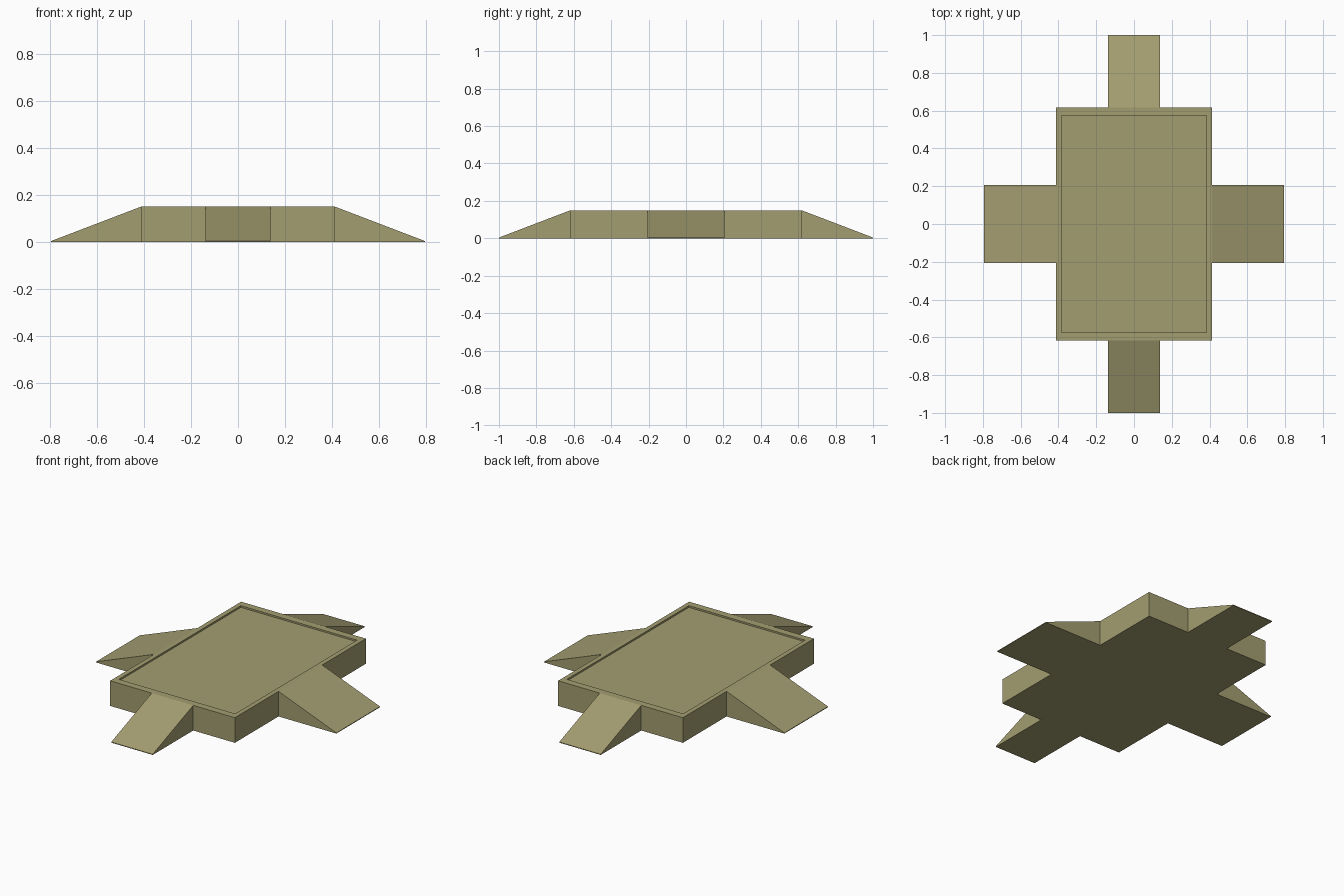
import bpy, bmesh
from mathutils import Matrix
from math import pi

if "Cube" in bpy.data.objects:
    bpy.data.objects.remove(bpy.data.objects["Cube"])

HX, HY, TOP = 0.412, 0.618, 0.15   # platform half sizes and height
RUN, LIP = 0.382, 0.004            # ramp length and toe thickness

mat = bpy.data.materials.new("olive")
mat.diffuse_color = (0.37, 0.34, 0.165, 1)
mat.use_nodes = True
mat.node_tree.nodes["Principled BSDF"].inputs["Base Color"].default_value = mat.diffuse_color


def finish(name, bm):
    bmesh.ops.recalc_face_normals(bm, faces=bm.faces[:])
    me = bpy.data.meshes.new(name)
    bm.to_mesh(me)
    bm.free()
    me.materials.append(mat)
    ob = bpy.data.objects.new(name, me)
    bpy.context.collection.objects.link(ob)
    return ob


# Platform: a box with a shallow recessed panel in the top
bm = bmesh.new()
bmesh.ops.create_cube(bm, size=1, matrix=Matrix.Translation((0, 0, TOP / 2))
                      @ Matrix.Diagonal((2 * HX, 2 * HY, TOP, 1)))
bm.normal_update()
top = max(bm.faces, key=lambda f: f.calc_center_median().z)
bmesh.ops.inset_region(bm, faces=[top], thickness=0.02)
for v in top.verts:
    v.co.x = 0.384 if v.co.x > 0 else -0.384
    v.co.y = 0.575 if v.co.y > 0 else -0.575
floor = bmesh.ops.extrude_discrete_faces(bm, faces=[top])["faces"][0]
bmesh.ops.translate(bm, verts=floor.verts[:], vec=(0, 0, -0.01))
finish("platform", bm)


# Ramps: wedge profile extruded across its width, turned to each side
def ramp(name, start, half_width, angle):
    bm = bmesh.new()
    profile = [(start, 0), (start + RUN, 0), (start + RUN, LIP), (start, TOP)]
    face = bm.faces.new([bm.verts.new((x, -half_width, z)) for x, z in profile])
    ext = bmesh.ops.extrude_face_region(bm, geom=[face])["geom"]
    bmesh.ops.translate(bm, vec=(0, 2 * half_width, 0),
                        verts=[g for g in ext if isinstance(g, bmesh.types.BMVert)])
    bmesh.ops.transform(bm, matrix=Matrix.Rotation(angle, 4, 'Z'), verts=bm.verts[:])
    finish(name, bm)


ramp("right_ramp", HX, 0.206, 0)
ramp("back_ramp", HY, 0.137, pi / 2)
ramp("left_ramp", HX, 0.206, pi)
ramp("front_ramp", HY, 0.137, -pi / 2)
